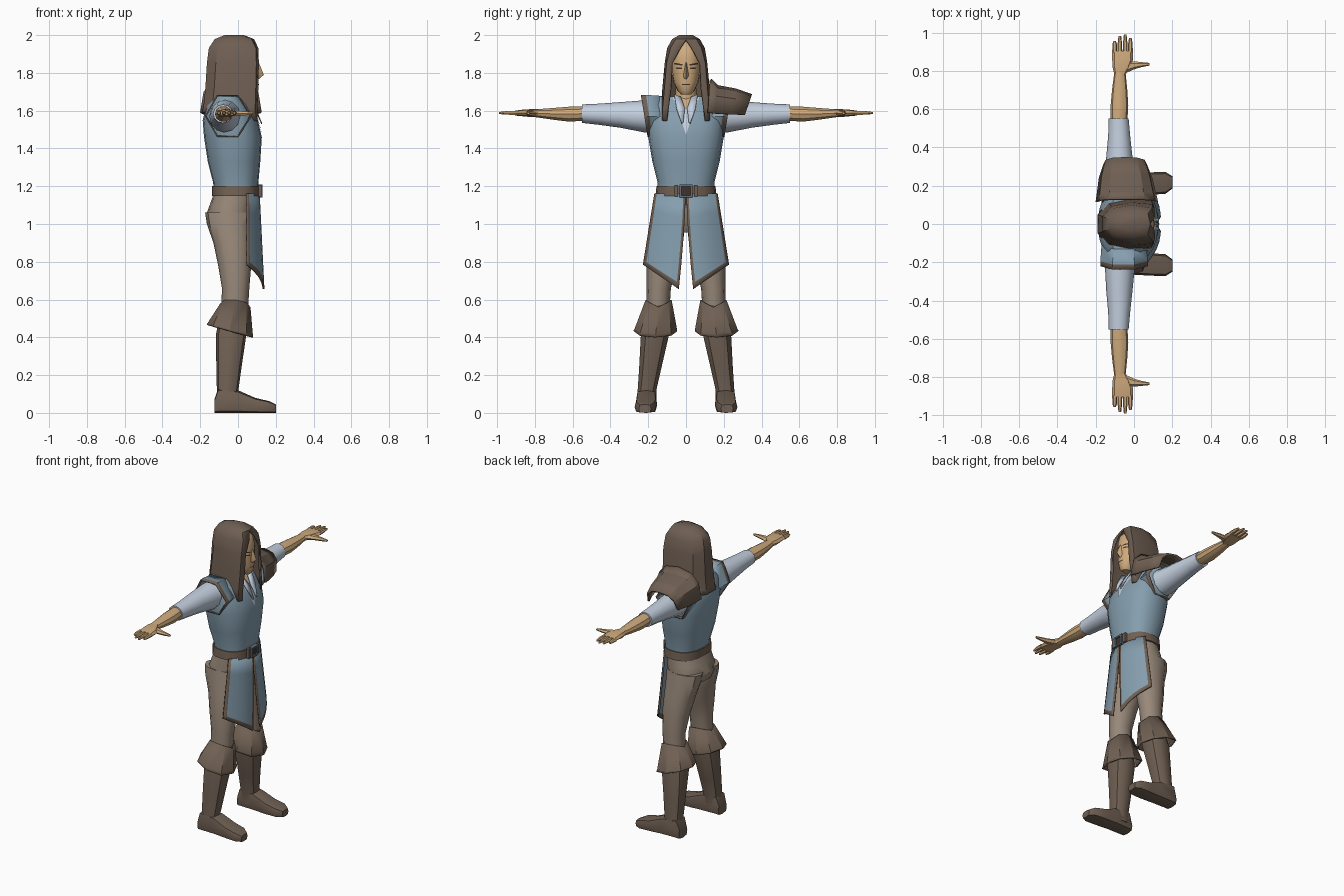
import bpy, bmesh, math
from mathutils import Vector
from mathutils.bvhtree import BVHTree

if "Cube" in bpy.data.objects:
    bpy.data.objects.remove(bpy.data.objects["Cube"])


def material(name, rgb):
    m = bpy.data.materials.new(name)
    lin = [((c / 255 + 0.055) / 1.055) ** 2.4 for c in rgb]
    m.diffuse_color = (*lin, 1)
    m.use_nodes = True
    m.node_tree.nodes["Principled BSDF"].inputs["Base Color"].default_value = m.diffuse_color
    return m


HAIR = material("hair brown", (110, 94, 82))
LEATHER = material("leather brown", (112, 96, 83))
TUNIC = material("tunic blue", (133, 158, 174))
SHIRT = material("shirt pale blue", (196, 208, 223))
SKIN = material("skin tan", (206, 170, 125))
TROUSER = material("trouser taupe", (152, 136, 121))
DARK = material("dark brown", (66, 50, 40))
METAL = material("buckle grey", (98, 112, 122))


def ring(axis, pos, a0, a1, b0, b1, n=12, p=2.3):
    """Superellipse section across an axis, given its extents on the other two."""
    pts = []
    for k in range(n):
        c, s = math.cos(math.tau * k / n), math.sin(math.tau * k / n)
        a = (a0 + a1) / 2 + (a1 - a0) / 2 * math.copysign(abs(c) ** (2 / p), c)
        b = (b0 + b1) / 2 + (b1 - b0) / 2 * math.copysign(abs(s) ** (2 / p), s)
        pts.append({"x": (pos, a, b), "y": (a, pos, b), "z": (a, b, pos)}[axis])
    return pts


def loft(name, rings, mats, rule=lambda i, j: 0, closed=True, caps=(1, 1),
         sides=(1,), thick=0, angle=35):
    """Skin a list of sections; sides=(1,-1) also builds the mirrored copy."""
    bm = bmesh.new()
    for s in sides:
        rows = [[bm.verts.new((x, s * y, z)) for x, y, z in r] for r in rings]
        n = len(rows[0])
        for i in range(len(rows) - 1):
            for j in range(n if closed else n - 1):
                k = (j + 1) % n
                f = bm.faces.new((rows[i][j], rows[i][k], rows[i + 1][k], rows[i + 1][j]))
                f.material_index = rule(i, j)
        if caps[0]:
            bm.faces.new(rows[0]).material_index = rule(0, 0)
        if caps[1]:
            bm.faces.new(rows[-1]).material_index = rule(len(rows) - 2, 0)
    bmesh.ops.remove_doubles(bm, verts=bm.verts, dist=1e-5)
    bmesh.ops.recalc_face_normals(bm, faces=bm.faces)
    me = bpy.data.meshes.new(name)
    bm.to_mesh(me)
    bm.free()
    ob = bpy.data.objects.new(name, me)
    bpy.context.collection.objects.link(ob)
    for m in mats:
        me.materials.append(m)
    if thick:
        mod = ob.modifiers.new("thickness", "SOLIDIFY")
        mod.thickness, mod.offset = thick, 0
    bpy.ops.object.select_all(action="DESELECT")
    ob.select_set(True)
    bpy.context.view_layer.objects.active = ob
    bpy.ops.object.shade_smooth_by_angle(angle=math.radians(angle))
    return ob


def tube(name, axis, sections, mat, n=12, p=2.3, **kw):
    return loft(name, [ring(axis, *s, n=n, p=p) for s in sections], [mat], **kw)


def box(name, x0, x1, y0, y1, z0, z1, mat, **kw):
    r = [[(x, y0, z0), (x, y1, z0), (x, y1, z1), (x, y0, z1)] for x in (x0, x1)]
    return loft(name, r, [mat], **kw)


def decal(name, target, a, b, mat, sides=(1,), off=0.004):
    """Thin patch between two (y, z) lines, laid on the front of a target."""
    me = target.data
    tree = BVHTree.FromPolygons([v.co for v in me.vertices],
                                [p.vertices[:] for p in me.polygons])

    def hit(y, z):
        h = tree.ray_cast(Vector((1, y, z)), Vector((-1, 0, 0)))[0]
        return ((h.x if h else 0.0) + off, y, z)
    rows = []
    for i in range(9):
        (y0, z0), (y1, z1) = [Vector(l[0]).lerp(Vector(l[1]), i / 8) for l in (a, b)]
        rows.append([hit(y0 + (y1 - y0) * j / 6, z0 + (z1 - z0) * j / 6) for j in range(7)])
    loft(name, rows, [mat], closed=False, caps=(0, 0), sides=sides)


BOTH = (1, -1)

# Tunic torso
torso = tube("tunic_torso", "z", [
    (1.17, -.125, .105, -.15, .15), (1.22, -.132, .108, -.15, .15),
    (1.33, -.16, .118, -.178, .178), (1.46, -.18, .126, -.2, .2),
    (1.55, -.187, .105, -.205, .205), (1.63, -.165, .06, -.2, .2),
    (1.675, -.12, .02, -.19, .19)], TUNIC, n=20, p=2.4)

# Hexagonal armholes with brown rims
def armhole(y, grow=1.0):
    pts = [(-.11, 1.68), (0, 1.68), (.068, 1.57), (0, 1.465), (-.11, 1.465), (-.172, 1.57)]
    return [(-.05 + (x + .05) * grow, y + (z - 1.68) * .16, 1.575 + (z - 1.575) * grow)
            for x, z in pts]
loft("armholes", [armhole(.13, .95), armhole(.212), armhole(.238)], [TUNIC, LEATHER],
     rule=lambda i, j: i, caps=(0, 0), sides=BOTH, thick=.008)

# Sleeves, forearms and hands
tube("sleeves", "y", [(.12, -.15, .03, 1.49, 1.66), (.22, -.152, .005, 1.485, 1.655),
     (.35, -.145, -.008, 1.51, 1.645), (.46, -.135, -.02, 1.525, 1.637),
     (.55, -.132, -.028, 1.535, 1.633)], SHIRT, p=2, sides=BOTH)
tube("forearms", "y", [(.53, -.122, -.035, 1.545, 1.625), (.62, -.122, -.03, 1.54, 1.623),
     (.7, -.115, -.035, 1.55, 1.616), (.8, -.102, -.045, 1.565, 1.608)],
     SKIN, n=10, p=2, sides=BOTH)
tube("palms", "y", [(.78, -.102, -.045, 1.567, 1.608), (.82, -.112, -.02, 1.566, 1.608),
     (.86, -.114, -.004, 1.57, 1.606), (.905, -.114, -.006, 1.574, 1.6)],
     SKIN, n=8, p=2.6, sides=BOTH)
for x, tip in ((-.101, .955), (-.074, .983), (-.046, .99), (-.019, .972)):
    tube("fingers", "y", [(.895, x - .013, x + .013, 1.575, 1.6),
         (.94, x - .012, x + .012, 1.577, 1.6), (tip, x - .007, x + .007, 1.581, 1.594)],
         SKIN, n=6, p=2, sides=BOTH)
tube("thumbs", "x", [(-.04, .79, .85, 1.57, 1.604), (.0, .808, .85, 1.572, 1.6),
     (.04, .82, .846, 1.574, 1.597), (.08, .828, .842, 1.579, 1.592)],
     SKIN, n=6, p=2, sides=BOTH)

# Neck, head and nose
neck = tube("neck", "z", [(1.6, -.09, .045, -.075, .075), (1.65, -.085, .04, -.058, .058),
            (1.76, -.08, .04, -.052, .052)], SKIN, p=2)
head = tube("head", "z", [(1.685, .0, .09, -.025, .025), (1.705, -.03, .103, -.045, .045),
            (1.75, -.08, .108, -.066, .066), (1.81, -.1, .108, -.077, .077),
            (1.88, -.1, .106, -.08, .08), (1.93, -.095, .095, -.072, .072),
            (1.965, -.07, .06, -.05, .05)], SKIN, n=16, p=2.3)
loft("nose", [[(.1, -.006, 1.855), (.1, .006, 1.855), (.11, 0, 1.855)],
     [(.1, -.017, 1.785), (.1, .017, 1.785), (.137, 0, 1.79)],
     [(.1, -.012, 1.768), (.1, .012, 1.768), (.112, 0, 1.768)]], [SKIN])

# Eyes, brows and mouth
decal("brows", head, [(.018, 1.846), (.062, 1.854)], [(.018, 1.838), (.064, 1.845)],
      DARK, BOTH)
decal("eyes", head, [(.02, 1.828), (.055, 1.83)], [(.022, 1.82), (.052, 1.822)],
      DARK, BOTH, .003)
decal("mouth", head, [(-.022, 1.742), (.022, 1.742)], [(-.02, 1.737), (.02, 1.737)], DARK)

# Shirt opening and bare throat
decal("shirt_opening", torso, [(-.07, 1.672), (-.002, 1.48)], [(.07, 1.672), (.002, 1.48)], SHIRT)
decal("throat", torso, [(-.035, 1.672), (-.001, 1.61)], [(.035, 1.672), (.001, 1.61)],
      SKIN, off=.008)
loft("collar", [[(.05, .062, 1.685), (.045, .028, 1.672)],
     [(.092, .05, 1.61), (.088, .006, 1.612)], [(.126, .022, 1.53), (.122, .014, 1.54)]],
     [SHIRT], closed=False, caps=(0, 0), sides=BOTH, thick=.006)

# Long hair: open U sections, parted in the middle
def lock(z, xf, xb, yi, yo, slant=0):
    half = [(xf, yi), (xf - .012, yi + (yo - yi) * .75), (xf * .4 + xb * .6 + .04, yo),
            (xb + .045, yo * .82), (xb, yo * .35)]
    pts = half + [(x, -y) for x, y in reversed(half)]
    return [(x, y, z - slant * (x - xb) / (xf - xb)) for x, y in pts]
loft("hair", [lock(1.995, .03, -.07, .0, .035), lock(1.975, .082, -.12, .0, .07),
     lock(1.93, .103, -.15, .03, .095), lock(1.85, .106, -.16, .072, .108),
     lock(1.72, .103, -.168, .079, .12), lock(1.62, .1, -.178, .092, .128),
     lock(1.59, .1, -.187, .102, .13, .045)], [HAIR], closed=False, caps=(1, 0),
     thick=.01)

# Shoulder guard on one side
def arch(y, x0, x1, z0, z1, lean):
    pts = []
    for k in range(7):
        a = math.pi * k / 6
        h = math.sin(a) ** .7 if 0 < k < 6 else 0
        pts.append(((x0 + x1) / 2 + (x1 - x0) / 2 * math.copysign(abs(math.cos(a)) ** .8,
                    math.cos(a)), y + lean * h, z0 + (z1 - z0) * h))
    return pts
loft("shoulder_guard", [arch(.115, -.195, .12, 1.59, 1.765, .015),
     arch(.15, -.19, .112, 1.585, 1.73, .015), arch(.24, -.178, .09, 1.58, 1.712, .02),
     arch(.31, -.155, .062, 1.578, 1.682, .038)], [LEATHER], closed=False, caps=(0, 0),
     thick=.012, angle=25)

# Belt, loops and buckle
tube("belt", "z", [(1.148, -.138, .114, -.162, .162), (1.202, -.138, .114, -.156, .156)],
     LEATHER, n=20, p=2.4)
box("belt_loops", .09, .125, .042, .062, 1.145, 1.206, LEATHER, sides=BOTH)
box("buckle_sides", .1, .13, .024, .034, 1.14, 1.208, METAL, sides=BOTH)
for z in (1.14, 1.198):
    box("buckle_bars", .1, .13, -.034, .034, z, z + .01, METAL)
box("buckle_plate", .1, .12, -.024, .024, 1.15, 1.198, DARK)

# Split front skirt with brown edging
def skirt_point(v, t):
    z = 1.16 + v * (.655 + .13 * t - 1.16)
    yi, yo = .002 + .036 * v ** 1.5, .165 + .06 * v
    return (.11 + .025 * v) * (1 - t ** 2) + .045 * t ** 2, yi + (yo - yi) * t, z
COLS = (0, .07, .3, .5, .7, .92, 1)
loft("skirt_panels", [[skirt_point(v, t) for t in COLS] for v in (0, .25, .5, .75, .94, 1)],
     [TUNIC, LEATHER], rule=lambda i, j: int(i == 4 or j in (0, 5)), closed=False,
     caps=(0, 0), sides=BOTH, thick=.01)

# Trousers
tube("trouser_hips", "z", [(1.17, -.125, .1, -.15, .15), (1.1, -.15, .09, -.158, .158),
     (1.04, -.172, .08, -.165, .165), (.99, -.155, .068, -.168, .168),
     (.955, -.1, .045, -.12, .12)], TROUSER, n=16)
tube("trouser_legs", "z", [(1.06, -.174, .07, .004, .165), (1.0, -.165, .07, .004, .175),
     (.9, -.13, .07, .016, .192), (.78, -.105, .07, .05, .208), (.66, -.085, .06, .08, .208),
     (.5, -.09, .05, .09, .21)], TROUSER, p=2.1, sides=BOTH)

# Boots: shaft, foot and turned-down cuff
tube("boot_shafts", "z", [(.57, -.085, .055, .085, .205), (.42, -.116, .045, .085, .242),
     (.25, -.115, .02, .125, .25), (.12, -.112, .002, .155, .258),
     (.04, -.115, .0, .155, .262)], LEATHER, n=10, sides=BOTH)
tube("boot_feet", "x", [(-.125, .165, .255, 0, .07), (-.105, .158, .264, 0, .13),
     (.0, .155, .265, 0, .12), (.09, .153, .27, 0, .08), (.165, .158, .272, 0, .062),
     (.2, .185, .25, .0, .045)], LEATHER, n=8, p=4, sides=BOTH)
def cuff(z, x0, x1, y0, y1, tilt, peak=0):
    r = ring("z", z, x0, x1, y0, y1, n=8, p=2.2)
    ym = (y0 + y1) / 2
    return [(x, y, z - tilt * (x - x0) / (x1 - x0) + peak * abs(y - ym) / (y1 - ym))
            for x, y, z in r]
loft("boot_cuffs", [cuff(.575, -.092, .062, .08, .21, .015, .03),
     cuff(.47, -.16, .074, .052, .268, .05), cuff(.465, -.16, .076, .05, .275, .065)],
     [LEATHER], caps=(0, 0), sides=BOTH, thick=.008, angle=25)
